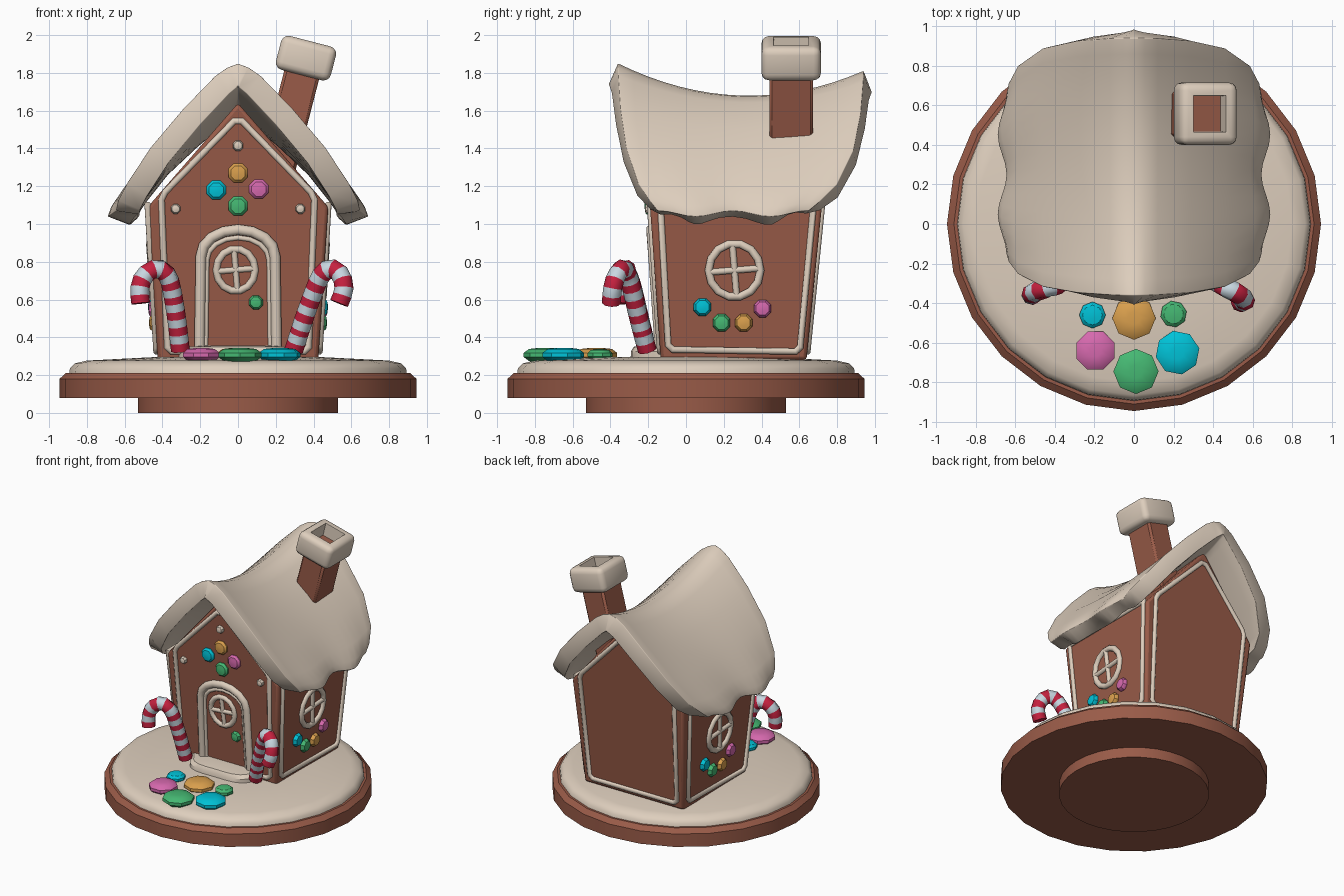
import bpy, bmesh, math
from mathutils import Vector, Matrix

if "Cube" in bpy.data.objects:
    bpy.data.objects.remove(bpy.data.objects["Cube"])

def material(name, rgb):
    m = bpy.data.materials.new(name)
    m.diffuse_color = (*rgb, 1)
    m.use_nodes = True
    m.node_tree.nodes["Principled BSDF"].inputs["Base Color"].default_value = m.diffuse_color
    return m

GINGER = material("gingerbread", (.32, .105, .065))
ICING = material("icing", (.73, .62, .51))
CYAN = material("cyan candy", (.0, .54, .68))
GREEN = material("green candy", (.06, .48, .17))
ORANGE = material("orange candy", (.70, .35, .075))
PINK = material("pink candy", (.67, .14, .42))
RED = material("cane red", (.56, .015, .05))
WHITE = material("cane white", (.58, .68, .75))

def add(name, verts, faces, mats, idx=None, angle=35, fix=True):
    me = bpy.data.meshes.new(name)
    me.from_pydata([tuple(v) for v in verts], [], faces)
    for m in mats:
        me.materials.append(m)
    if idx:
        for p, i in zip(me.polygons, idx):
            p.material_index = i
    if fix:
        bm = bmesh.new()
        bm.from_mesh(me)
        bmesh.ops.recalc_face_normals(bm, faces=bm.faces)
        bm.to_mesh(me)
        bm.free()
    me.shade_smooth()
    me.set_sharp_from_angle(angle=math.radians(angle))
    ob = bpy.data.objects.new(name, me)
    bpy.context.collection.objects.link(ob)
    return ob

def bevel(ob, width, segments=2, angle=35):
    b = ob.modifiers.new("bevel", 'BEVEL')
    b.width, b.segments, b.angle_limit = width, segments, math.radians(angle)

def lathe(name, profile, sides, mat, mtx=Matrix(), turn=0.0, wave=0.0):
    """Closed solid of revolution; profile runs bottom to top as (radius, z)."""
    verts = []
    for r, z in profile:
        for k in range(sides):
            a = 2 * math.pi * k / sides + turn
            w = r * (1 + wave * math.sin(5 * a))
            verts.append(mtx @ Vector((w * math.cos(a), w * math.sin(a), z)))
    n = sides
    faces = [(i * n + k, i * n + (k + 1) % n, (i + 1) * n + (k + 1) % n, (i + 1) * n + k)
             for i in range(len(profile) - 1) for k in range(n)]
    faces += [tuple(range(n)), tuple(range(len(verts) - n, len(verts)))]
    return add(name, verts, faces, [mat])

def tube(name, pts, r, ref, closed=False, sides=8, mats=(ICING,)):
    """Sweep a circle along points with mitred corners; mats alternate by segment."""
    pts, ref = [Vector(p) for p in pts], Vector(ref)
    n, verts = len(pts), []
    for i, p in enumerate(pts):
        d0 = (p - pts[i - 1]).normalized() if closed or i else None
        d1 = (pts[(i + 1) % n] - p).normalized() if closed or i < n - 1 else None
        d0, d1 = d0 or d1, d1 or d0
        t = (d0 + d1).normalized()
        u = (ref - ref.dot(t) * t).normalized()
        b = t.cross(u) / max(.5, t.dot(d1))
        for k in range(sides):
            a = 2 * math.pi * (k + .5) / sides
            verts.append(p + r * (math.cos(a) * u + math.sin(a) * b))
    faces, idx = [], []
    for i in range(n if closed else n - 1):
        for k in range(sides):
            j, k2 = (i + 1) % n, (k + 1) % sides
            faces.append((i * sides + k, i * sides + k2, j * sides + k2, j * sides + k))
            idx.append(i % len(mats))
    if not closed:
        faces += [tuple(range(sides)), tuple(range((n - 1) * sides, n * sides))]
        idx += [0, (n - 2) % len(mats)]
    return add(name, verts, faces, list(mats), idx, angle=50)

# Wall surfaces: map (across, height) onto the slightly flared walls
def front(x, z): return Vector((x, -.135 - .07 * (z - .3), z))
def back(x, z): return Vector((x, .64 + .1 * (z - .3), z))
def right(y, z): return Vector((.43 + .06 * (z - .3), y, z))
def left(y, z): return Vector((-.43 - .06 * (z - .3), .5 - y, z))
OUT = {front: (0, -1, 0), back: (0, 1, 0), right: (1, 0, 0), left: (-1, 0, 0)}

def candy(name, pos, normal, r, h, mat, turn=math.pi / 8):
    mtx = Matrix.Translation(pos) @ Vector(normal).to_track_quat('Z', 'Y').to_matrix().to_4x4()
    lathe(name, [(r * .7, -h), (r, -h * .3), (r, h * .3), (r * .75, h * .85), (r * .3, h)], 8, mat, mtx, turn)

# Round base with icing top
lathe("pedestal", [(.53, 0), (.53, .1)], 32, GINGER)
lathe("base_plate", [(.945, .08), (.945, .18), (.91, .212)], 24, GINGER)
lathe("base_icing", [(.895, .2), (.89, .235), (.865, .262), (.8, .277), (.45, .295), (.1, .3)], 24, ICING)
lathe("doorstep_icing", [(1, .28), (1, .325), (.9, .35), (.5, .357)], 30, ICING,
      Matrix.Translation((0, -.14, 0)) @ Matrix.Diagonal((.31, .16, 1, 1)), 0, .06)

# House body: flared gabled block
gable = [(-.425, .28), (.425, .28), (.478, 1.09), (0, 1.64), (-.478, 1.09)]
hv = [front(x, z) for x, z in gable] + [back(x, z) for x, z in gable]
hf = [(0, 1, 2, 3, 4), (9, 8, 7, 6, 5)] + [(i, i + 5, (i + 1) % 5 + 5, (i + 1) % 5) for i in range(5)]
bevel(add("house_body", hv, hf, [GINGER]), .018)

# Icing piping on the four walls
pent = [(-.35, .325), (.35, .325), (.375, .35), (.405, 1.13), (.385, 1.17), (.02, 1.545),
        (-.02, 1.545), (-.385, 1.17), (-.405, 1.13), (-.375, .35)]
side = [(-.07, .335), (.58, .325), (.605, .35), (.675, 1.1), (-.135, 1.1), (-.095, .36)]
for wall, shape, nm in ((front, pent, "front"), (back, pent, "back"), (right, side, "right"), (left, side, "left")):
    tube(nm + "_piping", [wall(*p) for p in shape], .018, OUT[wall], True)

# Door frame, windows with crossbars
def arc(cx, cz, rx, rz, a0, a1, n):
    return [(cx + rx * math.cos(math.radians(a0 + (a1 - a0) * i / n)),
             cz + rz * math.sin(math.radians(a0 + (a1 - a0) * i / n))) for i in range(n + 1)]

def window(name, wall, cx, cz, rx, rz, r):
    ring = arc(cx, cz, rx, rz, 0, 360, 14)[:-1]
    tube(name + "_ring", [wall(*p) for p in ring], r, OUT[wall], True)
    t = .08
    tube(name + "_upright", [wall(cx - t * rz, cz + rz), wall(cx + t * rz, cz - rz)], r * .85, OUT[wall])
    tube(name + "_crossbar", [wall(cx - rx, cz - t * rx), wall(cx + rx, cz + t * rx)], r * .85, OUT[wall])

for nm, w, h, top, r in (("door_frame", .2, .33, .83, .03), ("door_inner_trim", .168, .33, .81, .014)):
    path = [(w * 1.02, h)] + arc(0, top, w * .98, w * .7, 0, 180, 8) + [(-w * 1.02, h)]
    tube(nm, [front(*p) for p in path], r, OUT[front])
window("door_window", front, -.012, .757, .103, .112, .02)
window("right_window", right, .257, .755, .137, .142, .022)
window("left_window", left, .257, .755, .137, .142, .022)

# Candies and icing dots on the walls
for x, z, r, m in ((-.115, 1.18, .055, CYAN), (0, 1.27, .055, ORANGE), (.11, 1.185, .055, PINK),
                   (0, 1.095, .055, GREEN), (.095, .585, .04, GREEN),
                   (0, 1.415, .03, ICING), (.33, 1.08, .028, ICING), (-.33, 1.08, .028, ICING)):
    candy("front_candy", front(x, z), OUT[front], r, .028, m)
for y, z, m in ((.087, .56, CYAN), (.188, .477, GREEN), (.305, .477, ORANGE), (.405, .552, PINK)):
    for wall in (right, left):
        candy("side_candy", wall(y, z), OUT[wall], .05, .03, m)

# Candy path on the base
for x, y, r, m, turn in ((-.21, -.46, .067, CYAN, 0), (0, -.475, .11, ORANGE, 0), (.2, -.455, .067, GREEN, .2),
                         (-.195, -.64, .104, PINK, math.pi / 8), (.22, -.65, .112, CYAN, .2), (.01, -.745, .114, GREEN, 0)):
    candy("path_candy", (x, y, .307), (0, 0, 1), r, .037 if r > .1 else .03, m, turn)

# Striped candy canes: smooth the path, then resample at even steps
def smooth_path(pts, count):
    p = [Vector(q) for q in pts]
    p = [2 * p[0] - p[1]] + p + [2 * p[-1] - p[-2]]
    fine = []
    for a, b, c, d in zip(p, p[1:], p[2:], p[3:]):
        for i in range(12):
            t = i / 12
            fine.append(.5 * (2 * b + (c - a) * t + (2 * a - 5 * b + 4 * c - d) * t * t + (3 * b - a - 3 * c + d) * t ** 3))
    fine.append(p[-2])
    dist = [0]
    for a, b in zip(fine, fine[1:]):
        dist.append(dist[-1] + (b - a).length)
    return [fine[min(range(len(fine)), key=lambda j: abs(dist[j] - dist[-1] * i / count))] for i in range(count + 1)]

lc = [(-.305, -.205, .33), (-.325, -.245, .5), (-.35, -.28, .65), (-.37, -.30, .72), (-.41, -.315, .76),
      (-.46, -.33, .755), (-.505, -.345, .71), (-.52, -.355, .65), (-.515, -.36, .58)]
rc = [(.295, -.205, .33), (.35, -.25, .5), (.405, -.285, .65), (.435, -.305, .72), (.475, -.325, .76),
      (.52, -.35, .755), (.553, -.375, .71), (.56, -.39, .65), (.535, -.395, .58)]
tube("left_cane", smooth_path(lc, 17), .05, (-.3, -1, 0), mats=(RED, WHITE))
tube("right_cane", smooth_path(rc, 17), .05, (.5, -1, 0), mats=(RED, WHITE))

# Sagging icing roof with scalloped eaves
U = [0, .09, .17, .4, .65, .85, .95, 1]
X = [0, .055, .12, .29, .47, .61, .67, .69]
Z = [1.85, 1.83, 1.785, 1.61, 1.40, 1.20, 1.10, 1.04]
rows = [(-u, -x, z) for u, x, z in zip(U, X, Z)][:0:-1] + list(zip(U, X, Z))
NV, verts = 16, []
for s, x, z in rows:
    u = abs(s)
    y0 = -.36 + .08 * u ** 2 + .13 * u ** 6
    y1 = .94 - .09 * u ** 2 - .2 * u ** 6
    for j in range(NV + 1):
        v = j / NV
        pinch = u ** 4 * (1 + math.cos(4 * math.pi * (v - .5))) / 2
        sag = (.6 * v * (1 - v) + .04 * v) * (1 - u)
        verts.append((x - math.copysign(.045 * pinch, x) if x else 0, y0 + (y1 - y0) * v, z - sag + .03 * pinch))
faces = [(i * (NV + 1) + j, (i + 1) * (NV + 1) + j, (i + 1) * (NV + 1) + j + 1, i * (NV + 1) + j + 1)
         for i in range(len(rows) - 1) for j in range(NV)]
roof = add("roof_icing", verts, faces, [ICING], angle=180, fix=False)
sol = roof.modifiers.new("thickness", 'SOLIDIFY')
sol.thickness, sol.offset = .125, -1
bevel(roof, .035, 3, 62)

# Tilted chimney with a hollow icing cap
tilt = Matrix.Translation((.36, .557, 1.878)) @ Matrix.Rotation(math.radians(14.5), 4, 'Y')
def box(name, size, offset, width, mats, hole=False):
    bm = bmesh.new()
    bmesh.ops.create_cube(bm, size=1, matrix=Matrix.Translation((0, 0, offset)) @ Matrix.Diagonal((*size, 1)))
    bmesh.ops.bevel(bm, geom=bm.edges[:], offset=width, segments=3 if hole else 1, profile=.5, affect='EDGES')
    if hole:
        top = max(bm.faces, key=lambda f: f.calc_center_median().z)
        bmesh.ops.inset_region(bm, faces=[top], thickness=.035)
        bmesh.ops.inset_region(bm, faces=[top], thickness=.005, depth=-.1)
        top.material_index = 1
    me = bpy.data.meshes.new(name)
    bm.transform(tilt)
    bm.to_mesh(me)
    bm.free()
    for m in mats:
        me.materials.append(m)
    me.shade_smooth()
    me.set_sharp_from_angle(angle=math.radians(40))
    bpy.context.collection.objects.link(bpy.data.objects.new(name, me))

box("chimney_shaft", (.19, .232, .56), -.33, .015, [GINGER])
box("chimney_cap", (.3, .315, .185), 0, .04, [ICING, GINGER], True)
